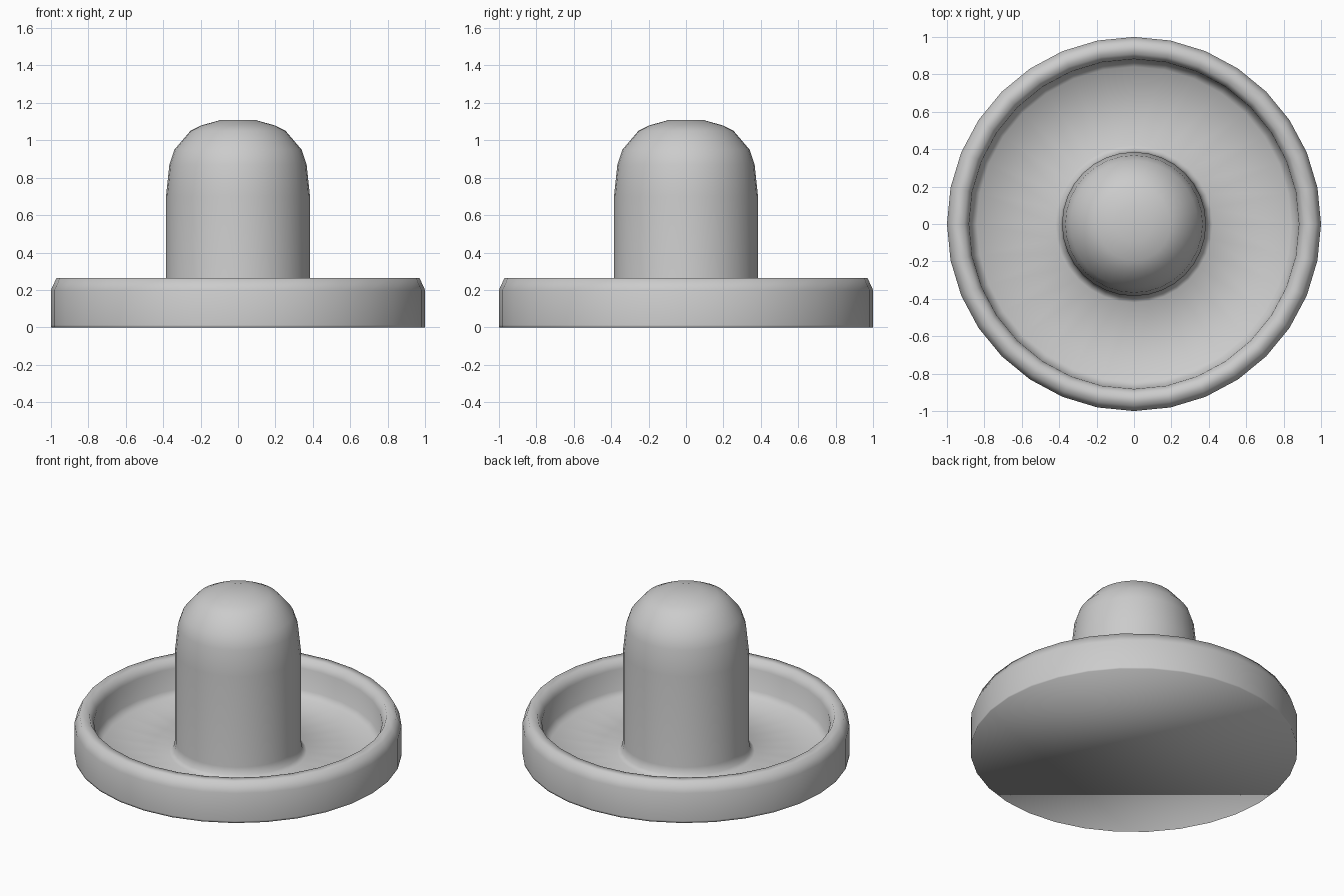
import bpy, bmesh
from math import cos, sin, tau

if "Cube" in bpy.data.objects:
    bpy.data.objects.remove(bpy.data.objects["Cube"])

SIDES = 32

# Lathe profile as (radius, height): underside edge, rim, tray floor, domed grip
PROFILE = [
    (1.0, 0.0), (1.0, 0.012), (1.0, 0.2), (0.97, 0.265),          # outer wall
    (0.91, 0.265), (0.882, 0.21), (0.875, 0.07), (0.84, 0.03),    # rolled rim, inner wall
    (0.42, 0.02), (0.395, 0.04), (0.385, 0.09),                   # floor and fillet
    (0.385, 0.7), (0.367, 0.87), (0.34, 0.95), (0.255, 1.05),     # grip
    (0.195, 1.08), (0.095, 1.108),
]


def lathe(name, profile, sides):
    bm = bmesh.new()
    rings = [[bm.verts.new((r * cos(tau * i / sides), r * sin(tau * i / sides), z))
              for i in range(sides)] for r, z in profile]
    for low, high in zip(rings, rings[1:]):
        for i in range(sides):
            j = (i + 1) % sides
            bm.faces.new((low[i], low[j], high[j], high[i]))
    # flat caps on the underside and the grip top
    bm.faces.new(rings[0][::-1])
    bm.faces.new(rings[-1])
    for face in bm.faces:
        face.smooth = True
    mesh = bpy.data.meshes.new(name)
    bm.to_mesh(mesh)
    bm.free()
    obj = bpy.data.objects.new(name, mesh)
    bpy.context.collection.objects.link(obj)
    return obj


# One-piece table game striker: dished base with a central grip
lathe("striker_body", PROFILE, SIDES)
